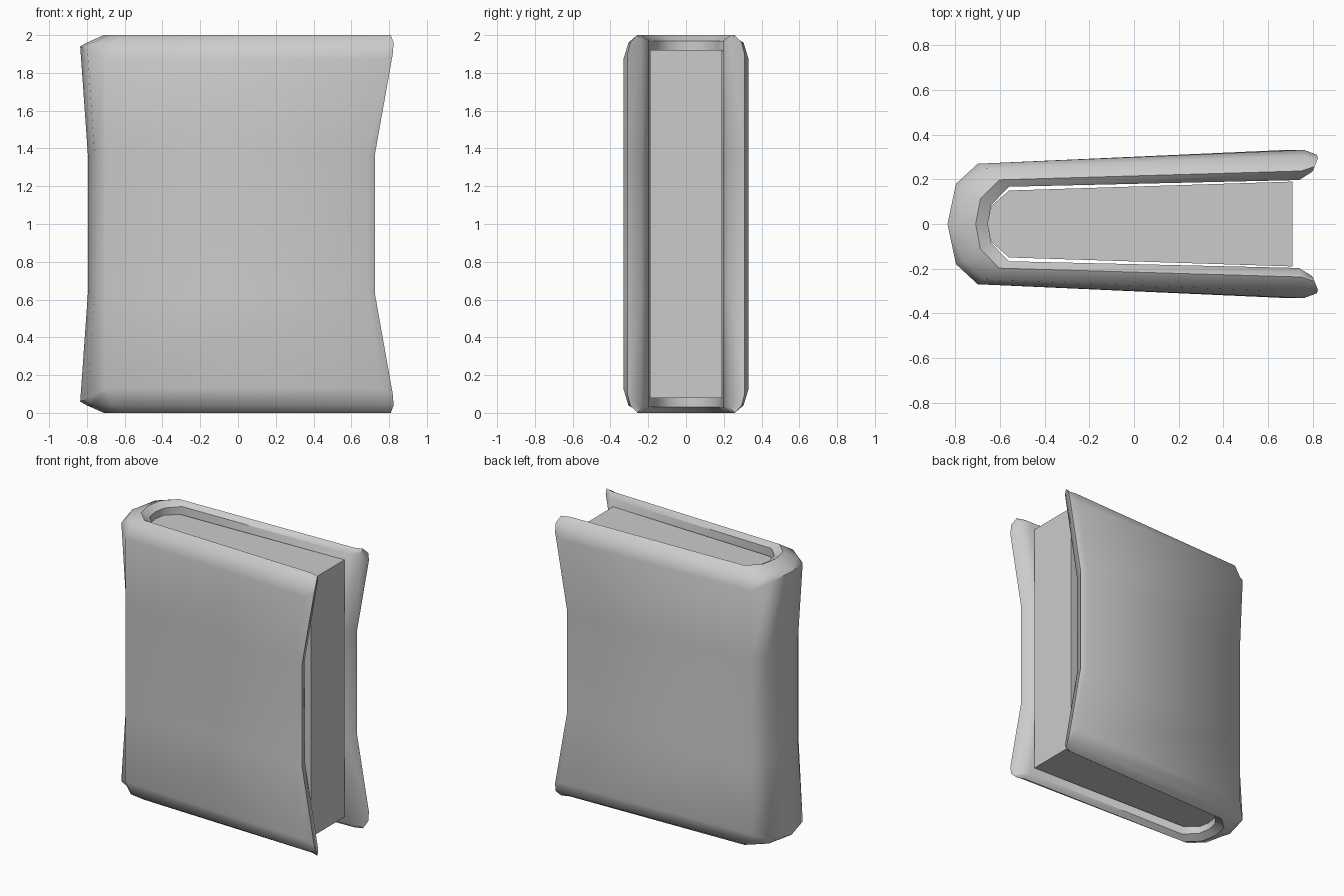
import bpy, bmesh, math

if "Cube" in bpy.data.objects:
    bpy.data.objects.remove(bpy.data.objects["Cube"])

MID, TOP = 0.37, 0.96   # half heights of the waist and of the rim


def make_object(name, bm, angle):
    bmesh.ops.recalc_face_normals(bm, faces=bm.faces)
    mesh = bpy.data.meshes.new(name)
    bm.to_mesh(mesh)
    bm.free()
    ob = bpy.data.objects.new(name, mesh)
    bpy.context.collection.objects.link(ob)
    bpy.ops.object.select_all(action='DESELECT')
    bpy.context.view_layer.objects.active = ob
    ob.select_set(True)
    bpy.ops.object.shade_smooth_by_angle(angle=math.radians(angle))
    return ob


def waist(z):
    return min(1, max(0, (TOP - abs(z - 1)) / (TOP - MID)))


# Stations along the U: outer x,y / inner x,y / outer pinch / inner pinch / shoulder height
half = [
    (0.83, 0.31, 0.80, 0.235, -0.105, -0.105, 1.90),
    (0.775, 0.332, 0.74, 0.197, -0.09, -0.11, 1.87),
    (-0.70, 0.27, -0.56, 0.167, 0.0, 0.0, 1.87),
    (-0.80, 0.18, -0.64, 0.085, 0.04, 0.0, 1.925),
    (-0.837, 0.0, -0.655, 0.0, 0.042, 0.0, 1.94),
]
stations = half + [(a, -b, c, -d, e, f, g) for a, b, c, d, e, f, g in half[-2::-1]]

# Cover: rounded board section carried around the U
bm = bmesh.new()
rings = []
for ox, oy, ix, iy, po, pi, sh in stations:
    section = [(0, 2 - sh), (0, 1 - MID), (0, 1 + MID), (0, sh),
               (0.2, max(1.96, sh + 0.02)), (0.7, 2.0), (1, 1.97),
               (1, 1 + MID), (1, 1 - MID), (1, 0.03), (0.7, 0.0),
               (0.2, min(0.04, 1.98 - sh))]
    ring = []
    for t, z in section:
        x = ox + (ix - ox) * t + (po + (pi - po) * t) * waist(z)
        ring.append(bm.verts.new((x, oy + (iy - oy) * t, z)))
    rings.append(ring)
for a, b in zip(rings, rings[1:]):
    for i in range(12):
        j = (i + 1) % 12
        bm.faces.new((a[i], a[j], b[j], b[i]))
for ring in (rings[0], rings[-1]):
    for quad in ((0, 1, 8, 9), (1, 2, 7, 8), (2, 3, 6, 7), (3, 4, 5, 6), (9, 10, 11, 0)):
        bm.faces.new([ring[i] for i in quad])
make_object("cover", bm, 50)

# Page block: tapered outline with a rounded back
bm = bmesh.new()
side = [(0.71, 0.19), (-0.56, 0.15), (-0.64, 0.08)]
outline = side + [(-0.655, 0)] + [(x, -y) for x, y in side[::-1]]
face = bm.faces.new([bm.verts.new((x, y, 0.08)) for x, y in outline])
up = bmesh.ops.extrude_face_region(bm, geom=[face], use_keep_orig=True)
for v in up["geom"]:
    if isinstance(v, bmesh.types.BMVert):
        v.co.z = 1.92
make_object("pages", bm, 40)
